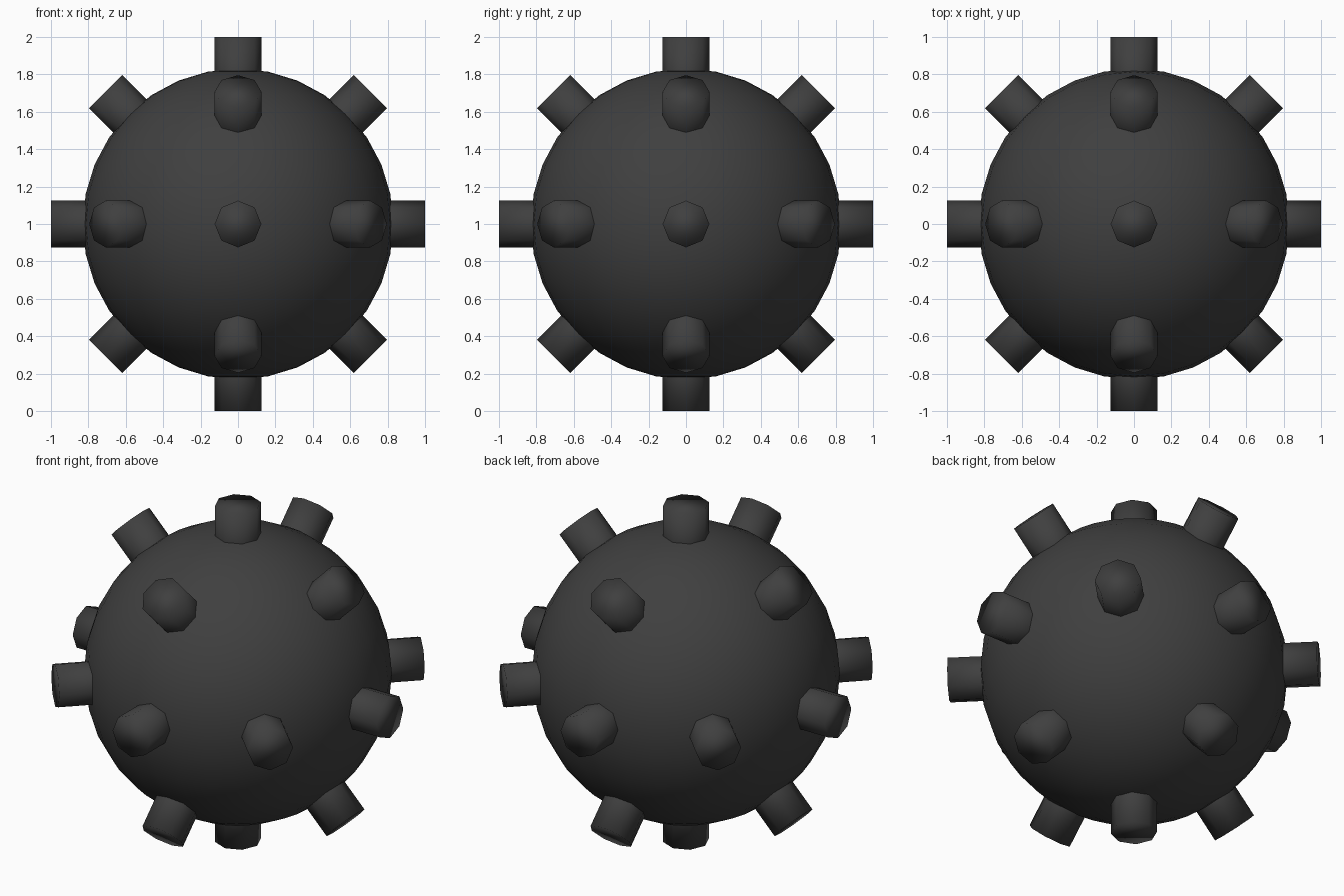
import bpy
from itertools import product
from mathutils import Vector

SPHERE_RADIUS = 0.83
PEG_RADIUS = 0.125
PEG_START, PEG_END = 0.6, 1.0
CENTRE = Vector((0, 0, 1))

cube = bpy.data.objects.get("Cube")
if cube:
    bpy.data.objects.remove(cube, do_unlink=True)

# Single dark grey material
grey = bpy.data.materials.new("dark_grey")
grey.use_nodes = True
colour = (0.05, 0.05, 0.05, 1)
grey.diffuse_color = colour
grey.node_tree.nodes["Principled BSDF"].inputs["Base Color"].default_value = colour


def finish(name):
    obj = bpy.context.object
    obj.name = name
    obj.data.materials.append(grey)
    bpy.ops.object.shade_smooth()


# Round body
bpy.ops.mesh.primitive_uv_sphere_add(
    segments=32, ring_count=16, radius=SPHERE_RADIUS, location=CENTRE)
finish("round_body")

# Eight-sided pegs along every axis and every diagonal between two axes
directions = [Vector(d) for d in product((-1, 0, 1), repeat=3)
              if 0 < sum(map(abs, d)) < 3]
for i, direction in enumerate(directions, 1):
    axis = direction.normalized()
    turn = Vector((0, 0, 1)).rotation_difference(axis)
    bpy.ops.mesh.primitive_cylinder_add(
        vertices=8, radius=PEG_RADIUS, depth=PEG_END - PEG_START,
        location=CENTRE + axis * (PEG_START + PEG_END) / 2,
        rotation=turn.to_euler())
    finish(f"peg_{i}")
